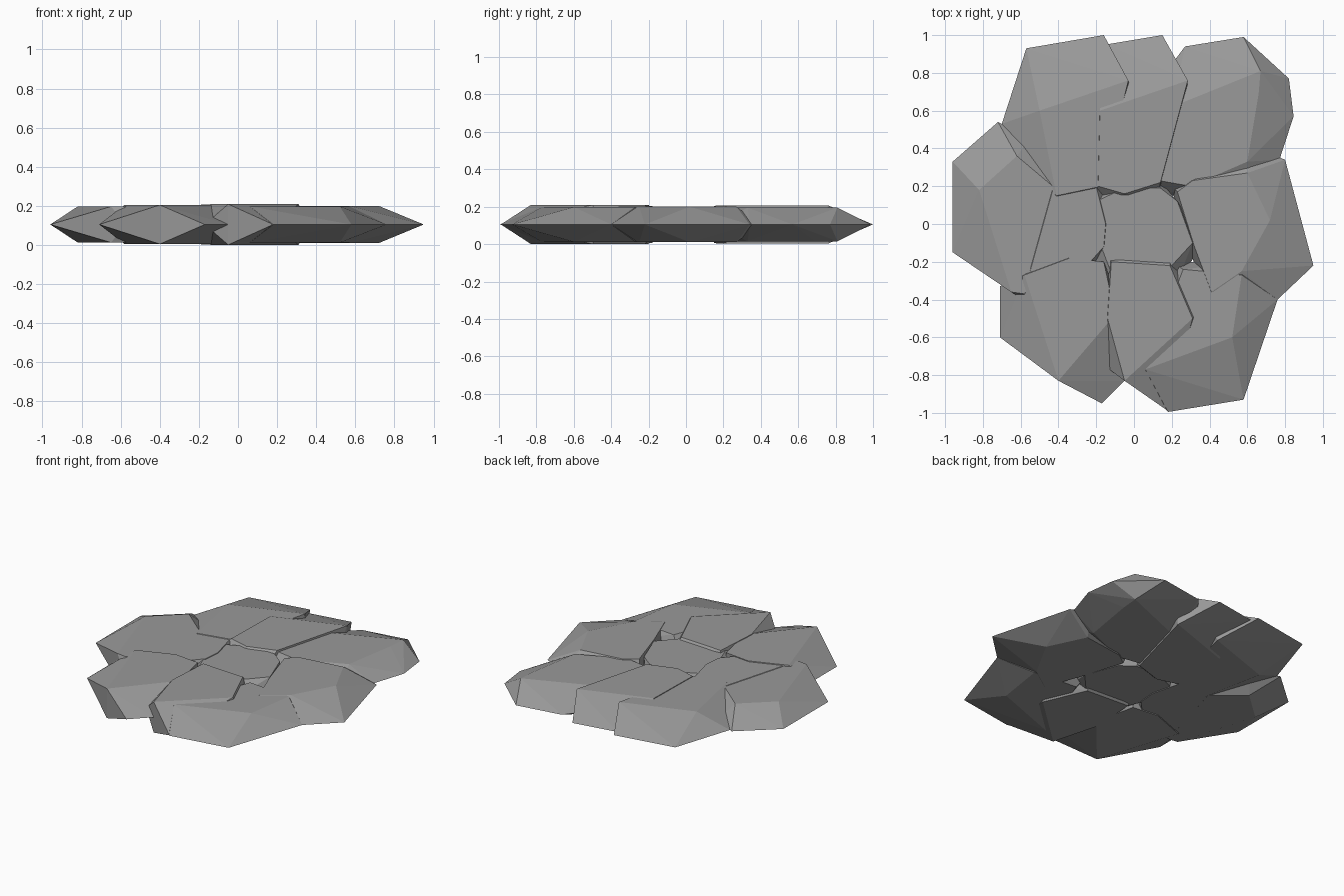
import bpy, bmesh

MID = 0.105  # height of the stones' widest line
slate = bpy.data.materials.new("slate")
slate.diffuse_color = (0.32, 0.32, 0.32, 1)


def stone(name, rim, crown, h):
    """Flat faceted stone: rim at mid height, crown mirrored above and below."""
    bm = bmesh.new()
    for x, y in rim:
        bm.verts.new((x, y, MID))
    for x, y in crown:
        bm.verts.new((x, y, MID + h))
        bm.verts.new((x, y, MID - h))
    res = bmesh.ops.convex_hull(bm, input=bm.verts)
    junk = [v for v in set(res["geom_interior"] + res["geom_unused"])
            if isinstance(v, bmesh.types.BMVert)]
    bmesh.ops.delete(bm, geom=junk, context='VERTS')
    bmesh.ops.recalc_face_normals(bm, faces=bm.faces)
    mesh = bpy.data.meshes.new(name)
    bm.to_mesh(mesh)
    bm.free()
    mesh.materials.append(slate)
    bpy.context.collection.objects.link(bpy.data.objects.new(name, mesh))


# Back row
stone("back_left_stone",
      [(-.57, .93), (-.16, 1.0), (-.02, .72), (-.70, .53), (-.5, .1), (-.2, .1)],
      [(-.50, .60), (-.06, .68), (-.03, .76), (-.17, .20), (-.41, .15)], .098)
stone("back_middle_stone",
      [(-.15, .95), (.15, 1.0), (.28, .70), (-.2, .5), (-.2, .1), (.12, .1)],
      [(-.18, .60), (.23, .68), (.285, .76), (.14, .22), (-.05, .16),
       (-.19, .20)], .102)
stone("back_right_stone",
      [(.21, .86), (.27, .94), (.58, .99), (.82, .77), (.845, .57), (.77, .34),
       (.65, .15), (.15, .15)],
      [(.20, .62), (.66, .69), (.67, .81), (.60, .33), (.30, .20),
       (.13, .23)], .09)
# Middle row
stone("left_stone",
      [(-.96, .33), (-.96, -.15), (-.57, -.41), (-.72, .54), (-.55, .45),
       (-.3, .0)],
      [(-.82, .18), (-.65, -.36), (-.58, -.37), (-.34, .0), (-.43, .20),
       (-.62, .36)], .092)
stone("centre_left_stone",
      [(-.5, .2), (-.15, .25), (-.12, -.1), (-.3, -.35), (-.5, -.1)],
      [(-.43, .18), (-.20, .20), (-.15, .0), (-.16, -.12), (-.32, -.30),
       (-.55, -.25)], .095)
stone("centre_stone",
      [(-.25, .15), (.12, .25), (.36, -.1), (.2, -.38), (-.25, -.25)],
      [(-.20, .12), (-.05, .19), (.14, .19), (.23, .12), (.31, -.10), (.20, -.22),
       (-.12, -.26), (-.2, -.05)], .091)
stone("right_stone",
      [(.80, .34), (.95, -.22), (.76, -.40), (.40, -.42), (.24, .0), (.2, .2),
       (.66, .40)],
      [(.60, .27), (.72, .02), (.57, -.25), (.41, -.36), (.32, -.12), (.23, .17),
       (.31, .23)],
      .095)
# Front row
stone("front_left_stone",
      [(-.71, -.33), (-.71, -.60), (-.17, -.95), (-.05, -.83), (-.08, -.4),
       (-.5, -.2)],
      [(-.40, -.83), (-.10, -.48), (-.16, -.20), (-.34, -.18), (-.58, -.27)],
      .1)
stone("front_middle_stone",
      [(-.17, -.74), (.15, -.93), (.18, -.99), (.36, -.45), (.2, -.12),
       (-.15, -.15)],
      [(-.05, -.83), (-.14, -.50), (.31, -.50), (.19, -.22), (-.12, -.20)],
      .104)
stone("front_right_stone",
      [(.18, -.995), (.58, -.93), (.76, -.40), (.6, -.2), (.2, -.2), (.0, -.8)],
      [(.06, -.77), (.52, -.60), (.57, -.27), (.42, -.33), (.26, -.24)], .093)
